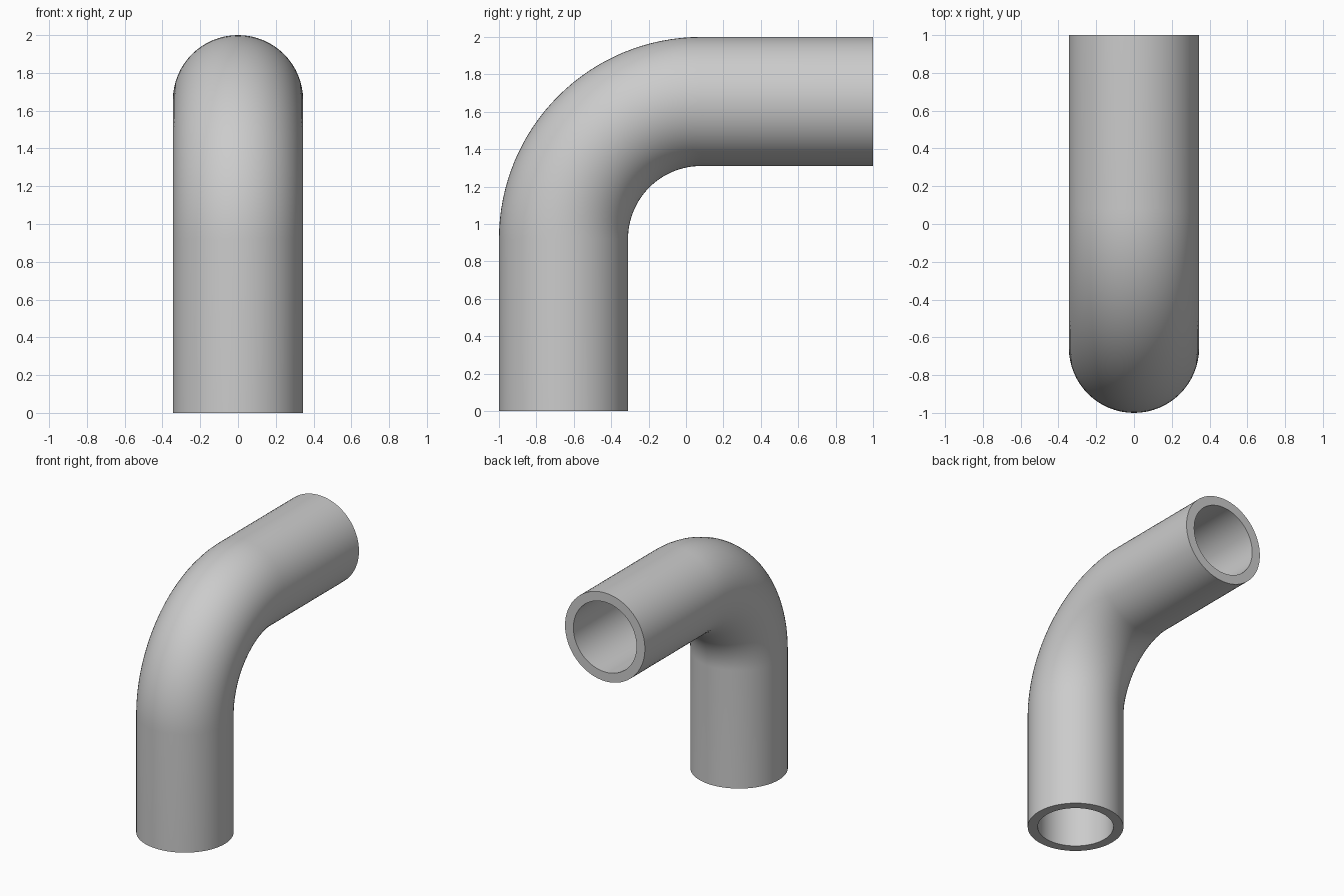
import bpy, bmesh
from math import sin, cos, pi, radians
from mathutils import Vector

cube = bpy.data.objects.get("Cube")
if cube:
    bpy.data.objects.remove(cube)

OUTER, INNER = 0.345, 0.273
BEND_Y, BEND_Z, BEND_R = 0.08, 0.92, 0.735
SIDES, STEPS = 64, 32

grey = bpy.data.materials.new("plain grey")
grey.use_nodes = True
grey.diffuse_color = (0.6, 0.6, 0.6, 1)
grey.node_tree.nodes["Principled BSDF"].inputs["Base Color"].default_value = (0.6, 0.6, 0.6, 1)

# Centre line: upright leg, quarter bend, level leg; each station has a bend angle
stations = [(Vector((0, BEND_Y - BEND_R, 0)), 0)]
for i in range(STEPS + 1):
    a = pi / 2 * i / STEPS
    stations.append((Vector((0, BEND_Y - BEND_R * cos(a), BEND_Z + BEND_R * sin(a))), a))
stations.append((Vector((0, 1, BEND_Z + BEND_R)), pi / 2))

bm = bmesh.new()


def ring(centre, angle, radius):
    """A circle of vertices square to the centre line."""
    out = Vector((0, -cos(angle), sin(angle)))
    side = Vector((1, 0, 0))
    turns = [2 * pi * k / SIDES for k in range(SIDES)]
    return [bm.verts.new(centre + radius * (side * cos(t) + out * sin(t))) for t in turns]


def bridge(a, b):
    for k in range(SIDES):
        n = (k + 1) % SIDES
        bm.faces.new((a[k], a[n], b[n], b[k]))


# Outer wall up, inner wall back down, closed by the two flat rims
loops = [ring(c, a, OUTER) for c, a in stations]
loops += [ring(c, a, INNER) for c, a in reversed(stations)]
for i, loop in enumerate(loops):
    bridge(loop, loops[(i + 1) % len(loops)])
bmesh.ops.recalc_face_normals(bm, faces=bm.faces)

mesh = bpy.data.meshes.new("pipe_elbow")
bm.to_mesh(mesh)
bm.free()
mesh.materials.append(grey)
pipe = bpy.data.objects.new("pipe_elbow", mesh)
bpy.context.collection.objects.link(pipe)

# Smooth walls, sharp rims
bpy.context.view_layer.objects.active = pipe
pipe.select_set(True)
bpy.ops.object.shade_smooth_by_angle(angle=radians(35))
